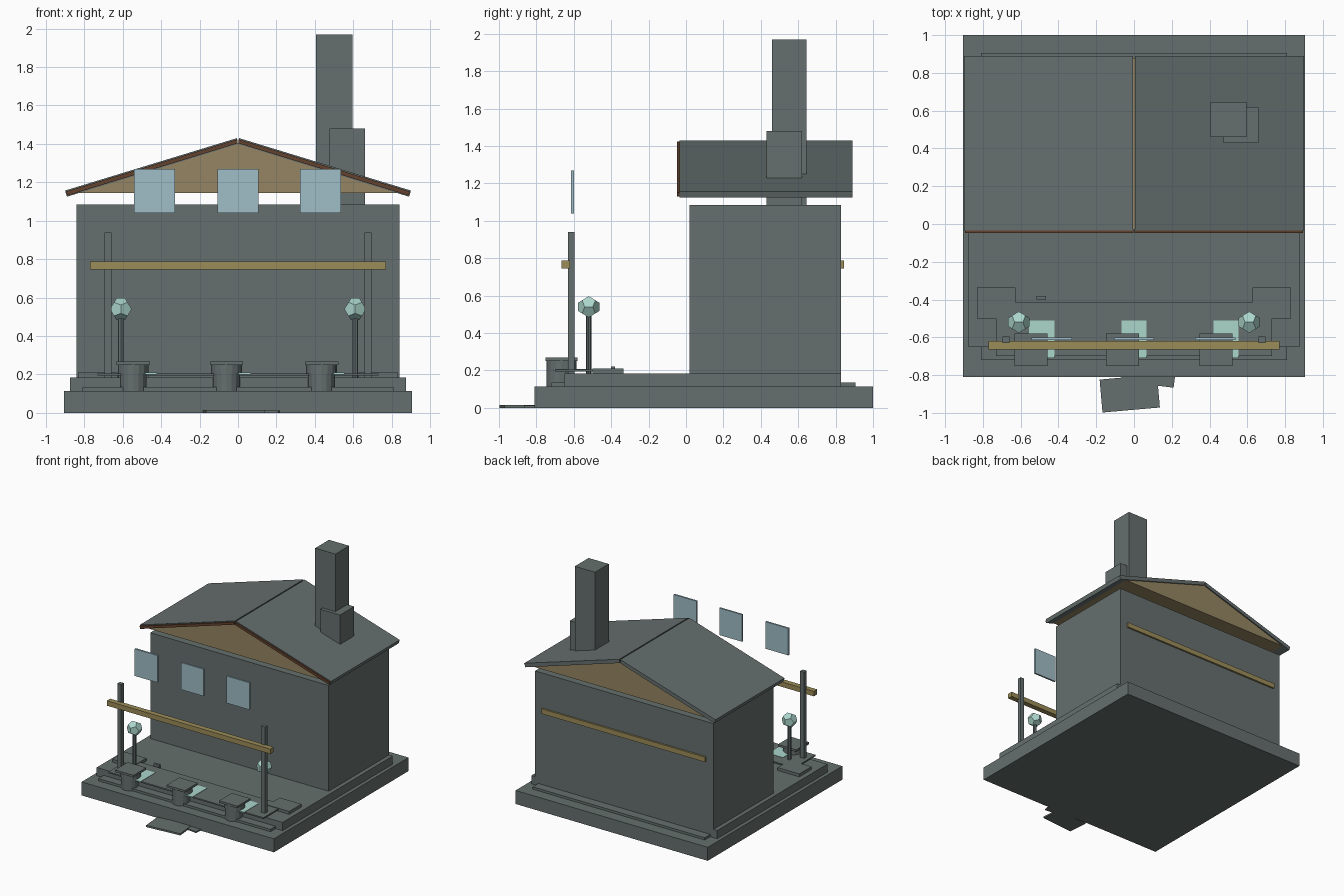
import bpy, bmesh, math
from mathutils import Matrix, Vector

cube = bpy.data.objects.get("Cube")
if cube:
    bpy.data.objects.remove(cube, do_unlink=True)


def material(name, r, g, b):
    m = bpy.data.materials.new(name)
    m.use_nodes = True
    m.diffuse_color = (r, g, b, 1)
    m.node_tree.nodes["Principled BSDF"].inputs["Base Color"].default_value = (r, g, b, 1)
    return m


STONE = material("slate grey", .13, .16, .155)
TAN = material("gable tan", .30, .235, .125)
OCHRE = material("beam ochre", .33, .265, .10)
BROWN = material("trim brown", .125, .054, .026)
BLUE = material("glass blue", .35, .51, .57)
MINT = material("lamp mint", .41, .67, .60)


def finish(name, bm, mat):
    bmesh.ops.recalc_face_normals(bm, faces=bm.faces)
    mesh = bpy.data.meshes.new(name)
    bm.to_mesh(mesh)
    bm.free()
    mesh.materials.append(mat)
    obj = bpy.data.objects.new(name, mesh)
    bpy.context.collection.objects.link(obj)
    return obj


def box(name, mat, x, y, z, turn=0):
    """Box between the (low, high) pairs, turned about its own vertical axis."""
    bm = bmesh.new()
    bmesh.ops.create_cube(bm, size=1)
    size = [p[1] - p[0] for p in (x, y, z)]
    bmesh.ops.scale(bm, vec=size, verts=bm.verts)
    obj = finish(name, bm, mat)
    obj.location = [(p[0] + p[1]) / 2 for p in (x, y, z)]
    obj.rotation_euler.z = math.radians(turn)
    return obj


def cylinder(name, mat, x, y, z, radius, sides):
    bm = bmesh.new()
    bmesh.ops.create_cone(bm, cap_ends=True, segments=sides, radius1=radius, radius2=radius,
                          depth=z[1] - z[0],
                          matrix=Matrix.Translation((x, y, (z[0] + z[1]) / 2)))
    return finish(name, bm, mat)


def prism(name, mat, profile, y):
    """Profile in x and z, extruded between two y values."""
    bm = bmesh.new()
    face = bm.faces.new([bm.verts.new((px, y[0], pz)) for px, pz in profile])
    new = bmesh.ops.extrude_face_region(bm, geom=[face])["geom"]
    bmesh.ops.translate(bm, vec=(0, y[1] - y[0], 0),
                        verts=[v for v in new if isinstance(v, bmesh.types.BMVert)])
    return finish(name, bm, mat)


def dodecahedron(name, mat, centre, radius):
    phi = (1 + math.sqrt(5)) / 2
    points = [Vector((a, b, c)) for a in (-1, 1) for b in (-1, 1) for c in (-1, 1)]
    for a in (-1, 1):
        for b in (-1, 1):
            p, q = a / phi, b * phi
            points += [Vector((0, q, p)), Vector((p, 0, q)), Vector((q, p, 0))]
    bm = bmesh.new()
    for p in points:
        bm.verts.new(Vector(centre) + p.normalized() * radius)
    bmesh.ops.convex_hull(bm, input=bm.verts)
    bmesh.ops.dissolve_limit(bm, angle_limit=.05, verts=bm.verts, edges=bm.edges)
    return finish(name, bm, mat)


# Stepped foundation
box("foundation", STONE, (-.905, .905), (-.81, 1), (0, .115))
box("terrace", STONE, (-.875, .875), (-.65, .83), (.115, .185))
box("front_step", STONE, (-.81, .81), (-.72, -.64), (.115, .135))
box("back_step", STONE, (-.81, .81), (.82, .905), (.115, .135))

# House body and gable
box("house_walls", STONE, (-.84, .84), (.02, .83), (.185, 1.085))
prism("gable", TAN, [(-.83, 1.145), (.83, 1.145), (0, 1.405)], (-.03, .88))

# Roof slopes with trim along the front edge
for side, label in ((1, "left"), (-1, "right")):
    slope = [(.005, 1.43), (.9, 1.157), (.89, 1.125), (.005, 1.398)]
    trim = [(.003, 1.424), (.895, 1.152), (.888, 1.131), (.003, 1.403)]
    prism("roof_" + label, STONE, [(side * x, z) for x, z in slope], (-.035, .89))
    prism("roof_trim_" + label, BROWN, [(side * x, z) for x, z in trim], (-.047, -.03))

# Chimney
box("chimney", STONE, (.405, .595), (.46, .645), (1.08, 1.97))
box("chimney_shoulder", STONE, (.475, .66), (.43, .62), (1.08, 1.48))

# Beams and hanging panes
box("front_beam", OCHRE, (-.77, .77), (-.665, -.62), (.745, .787))
box("back_beam", OCHRE, (-.77, .77), (.825, .845), (.745, .787))
for i, x in enumerate((-.435, 0, .43)):
    box(f"pane_{i}", BLUE, (x - .107, x + .107), (-.615, -.6), (1.04, 1.27))

# Posts, lamps and corner slabs on both sides
for side, label in ((1, "left"), (-1, "right")):
    x = side * .677
    box("post_" + label, STONE, (x - .018, x + .018), (-.63, -.595), (.185, .94))
    x = side * .61
    cylinder("lamp_post_" + label, STONE, x, -.52, (.185, .5), .015, 8)
    dodecahedron("lamp_" + label, MINT, (x, -.52, .54), .061)
    x = side * .73
    box("corner_slab_" + label, STONE, (x - .102, x + .102), (-.5, -.335), (.185, .21))

# Terrace deck with glowing plates
box("deck", STONE, (-.73, .73), (-.7, -.415), (.195, .206))
for i, x in enumerate((-.488, 0, .487)):
    box(f"floor_plate_{i}", MINT, (x - .067, x + .067), (-.71, -.51), (.2, .209))
box("small_block", STONE, (-.515, -.465), (-.4, -.38), (.185, .22))

# Pedestals along the front
for i, x in enumerate((-.545, -.06, .435)):
    cylinder(f"pedestal_{i}", STONE, x, -.675, (.115, .25), .07, 16)
    cylinder(f"pedestal_collar_{i}", STONE, x, -.665, (.205, .25), .08, 16)
    box(f"pedestal_top_{i}", STONE, (x - .087, x + .087), (-.752, -.58), (.25, .268))

# Loose boards at the entrance
box("board_large", STONE, (-.175, .13), (-.985, -.81), (0, .015), 5)
box("board_small", STONE, (-.06, .22), (-.85, -.7), (0, .012), -7)
